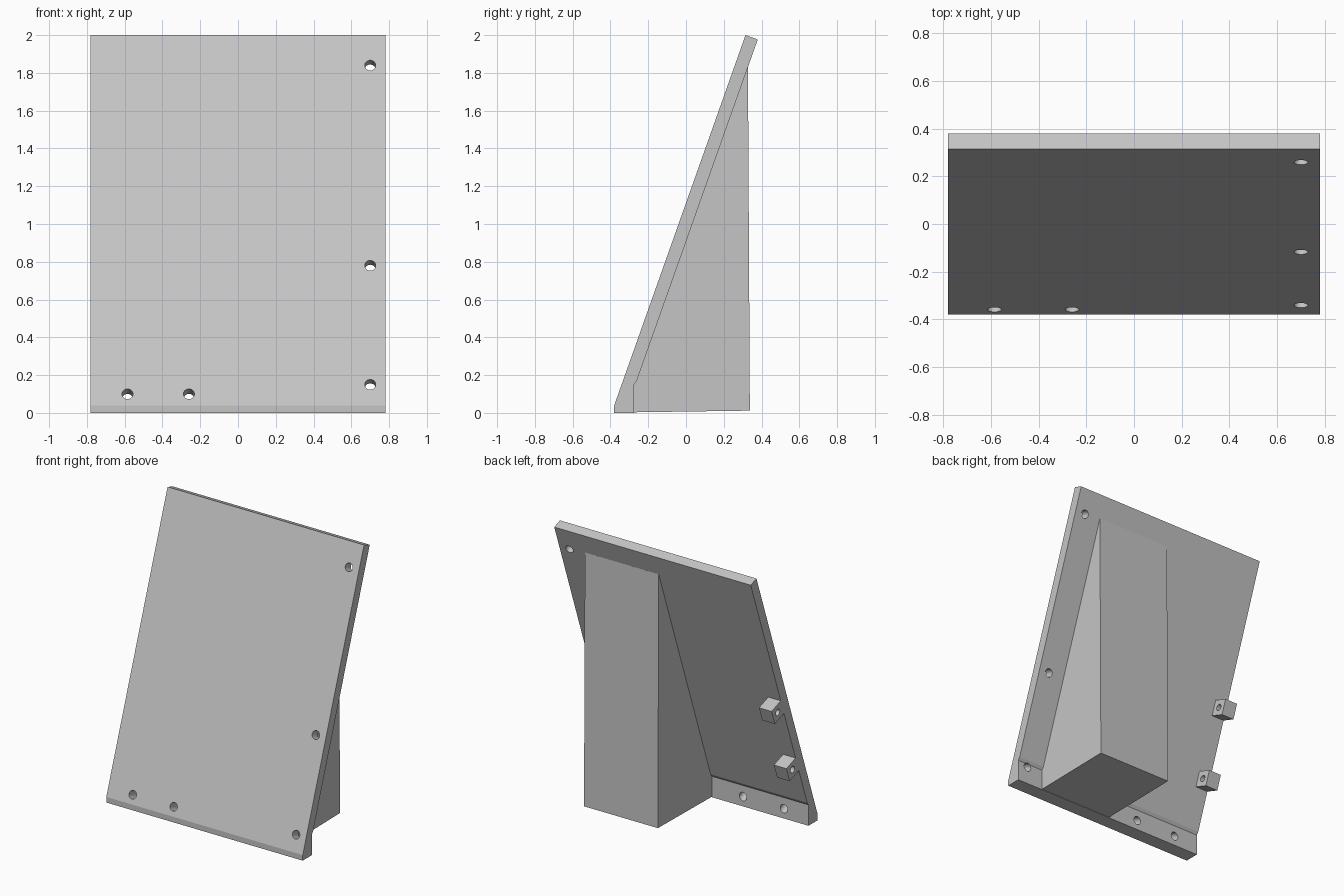
import bpy, bmesh, math
from mathutils import Vector, Matrix

if "Cube" in bpy.data.objects:
    bpy.data.objects.remove(bpy.data.objects["Cube"])

grey = bpy.data.materials.new("light grey")
grey.diffuse_color = (0.56, 0.56, 0.56, 1)
grey.use_nodes = True
grey.node_tree.nodes["Principled BSDF"].inputs["Base Color"].default_value = grey.diffuse_color

RUN = 0.3546                                  # y gained per unit of height on the slope
TILT = math.atan(RUN)
BACK = Vector((0, math.cos(TILT), -math.sin(TILT)))   # rearward normal of the panel


def back_y(z):
    """y of the panel's rear surface at height z"""
    return 0.38 + (z - 1.977) * RUN


def finish(name, bm):
    bmesh.ops.recalc_face_normals(bm, faces=bm.faces)
    me = bpy.data.meshes.new(name)
    bm.to_mesh(me)
    bm.free()
    me.materials.append(grey)
    ob = bpy.data.objects.new(name, me)
    bpy.context.collection.objects.link(ob)
    return ob


def extrude_profile(name, profile, x0, x1):
    """Side profile of (y, z) points extruded along x"""
    bm = bmesh.new()
    face = bm.faces.new([bm.verts.new((x0, y, z)) for y, z in profile])
    ext = bmesh.ops.extrude_face_region(bm, geom=[face])
    new = [v for v in ext["geom"] if isinstance(v, bmesh.types.BMVert)]
    bmesh.ops.translate(bm, verts=new, vec=(x1 - x0, 0, 0))
    return finish(name, bm)


def drill(target, name, holes, axis, radius, depth):
    """Cut round holes centred on the given points"""
    bm = bmesh.new()
    rot = axis.to_track_quat('Z', 'Y').to_matrix().to_4x4()
    for p in holes:
        bmesh.ops.create_cone(bm, cap_ends=True, segments=32, radius1=radius,
                              radius2=radius, depth=depth,
                              matrix=Matrix.Translation(p) @ rot)
    cutter = finish(name, bm)
    cutter.hide_render = True
    cutter.hide_viewport = True
    mod = target.modifiers.new("holes", 'BOOLEAN')
    mod.operation = 'DIFFERENCE'
    mod.solver = 'EXACT'
    mod.object = cutter


# Leaning panel with a thick upright foot and a small step above it
panel = extrude_profile("panel", [
    (-0.38, 0), (-0.38, 0.04), (0.315, 2.0), (0.38, 1.977),
    (back_y(0.17), 0.17), (-0.275, 0.15), (-0.275, 0)], -0.78, 0.78)

# Screw holes square to the panel
spots = [(0.70, 1.84), (0.70, 0.78), (0.70, 0.15), (-0.585, 0.10), (-0.26, 0.10)]
drill(panel, "panel_hole_cutter",
      [Vector((x, -0.38 + (z - 0.04) * RUN, z)) for x, z in spots],
      BACK, 0.029, 0.5)

# Solid wedge that props the panel from behind
extrude_profile("rear_wedge", [
    (-0.285, 0.003), (0.338, 0.012), (0.328, 1.83),
    (0.31, 1.83), (-0.285, 0.153)], -0.013, 0.573)

# Two drilled lugs on the rear left edge
for label, z in (("upper", 0.965), ("lower", 0.49)):
    root = Vector((-0.73, back_y(z), z))
    bm = bmesh.new()
    bmesh.ops.create_cube(bm, size=1, matrix=Matrix.Translation(root + BACK * 0.05)
                          @ Matrix.Rotation(-TILT, 4, 'X')
                          @ Matrix.Diagonal((0.10, 0.12, 0.11, 1)))
    lug = finish(label + "_lug", bm)
    drill(lug, label + "_lug_hole_cutter", [root + BACK * 0.055],
          Vector((1, 0, 0)), 0.023, 0.3)
